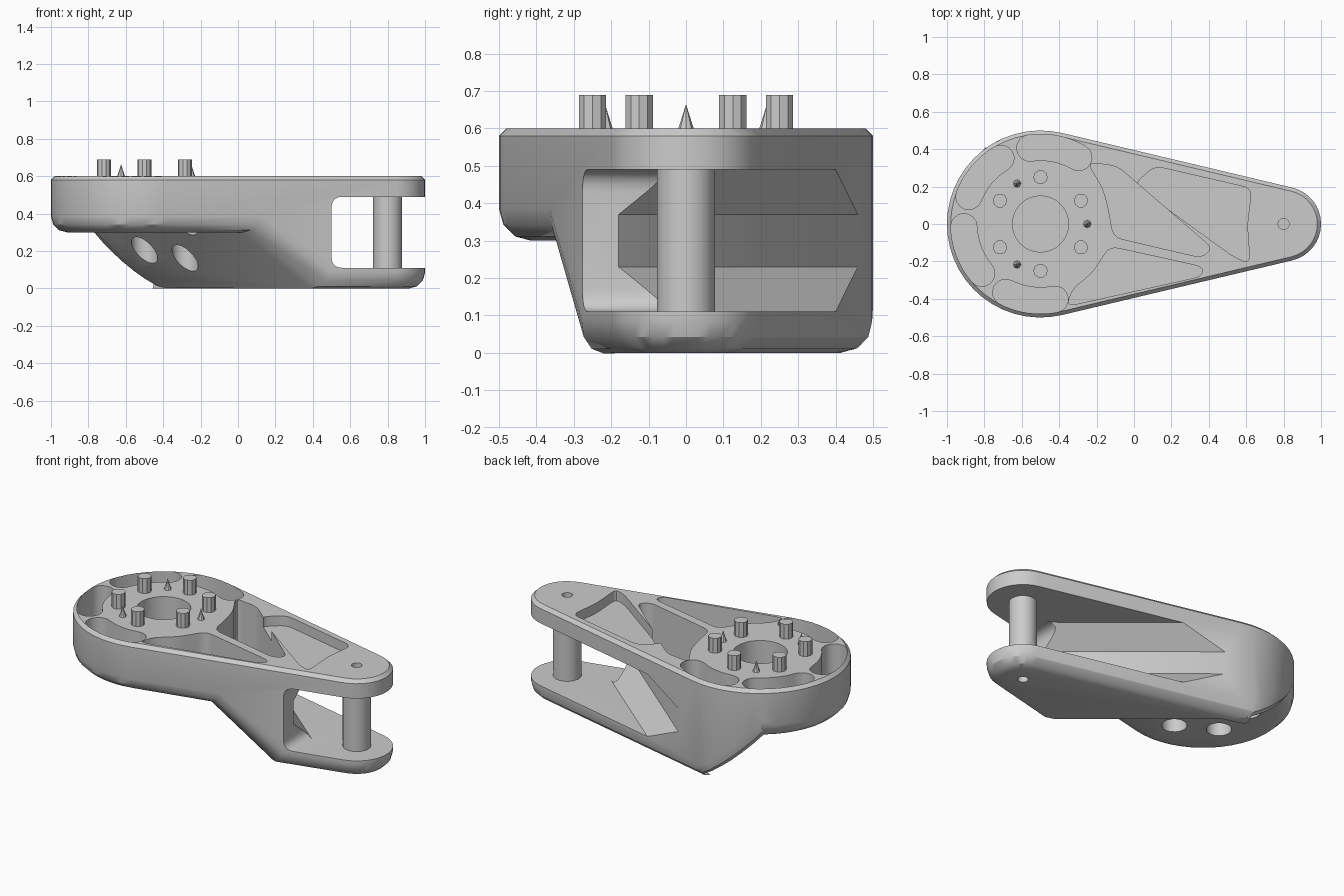
import bpy, bmesh
from math import cos, sin, pi, radians, asin
from mathutils import Vector

if "Cube" in bpy.data.objects:
    bpy.data.objects.remove(bpy.data.objects["Cube"])

BIG = Vector((-0.5, 0))   # centre of the wide end
TIP = Vector((0.8, 0))    # centre of the narrow end
N = Vector((0.64, 0.77)).normalized()   # direction of the diagonal cuts
T = Vector((-N.y, N.x))


def polar(c, r, deg):
    return Vector((c.x + r * cos(radians(deg)), c.y + r * sin(radians(deg))))


def arc(c, r, a0, a1, n):
    return [polar(c, r, a0 + (a1 - a0) * i / n) for i in range(n + 1)]


def extrude(name, ring, vec):
    """Closed prism from a ring of 3D points swept along vec."""
    bm = bmesh.new()
    f = bm.faces.new([bm.verts.new(p) for p in ring])
    res = bmesh.ops.extrude_face_region(bm, geom=[f])
    bmesh.ops.translate(bm, vec=vec,
                        verts=[v for v in res["geom"] if isinstance(v, bmesh.types.BMVert)])
    bmesh.ops.recalc_face_normals(bm, faces=bm.faces)
    me = bpy.data.meshes.new(name)
    bm.to_mesh(me)
    bm.free()
    ob = bpy.data.objects.new(name, me)
    bpy.context.collection.objects.link(ob)
    return ob


def slab(name, pts, z0, z1):
    return extrude(name, [Vector((p[0], p[1], z0)) for p in pts], Vector((0, 0, z1 - z0)))


def diagonal(name, profile):
    """Prism with a (distance along N, z) profile, swept along T."""
    ring = [Vector((*(N * u - T * 3), z)) for u, z in profile]
    return extrude(name, ring, Vector((*(T * 6), 0)))


def rounded(pts, r, n=5):
    pts = [Vector(p) for p in pts]
    out = []
    for i, p in enumerate(pts):
        a, b = pts[i - 1] - p, pts[(i + 1) % len(pts)] - p
        s = p + a.normalized() * min(r, a.length * 0.45)
        e = p + b.normalized() * min(r, b.length * 0.45)
        for k in range(n + 1):
            t = k / n
            out.append(s * (1 - t) ** 2 + p * 2 * t * (1 - t) + e * t * t)
    return out


def cut(ob, cutter):
    cutter.hide_render = True
    m = ob.modifiers.new("cut", 'BOOLEAN')
    m.operation, m.solver, m.object = 'DIFFERENCE', 'EXACT', cutter
    bpy.context.view_layer.objects.active = ob
    bpy.ops.object.modifier_apply(modifier=m.name)
    bpy.data.objects.remove(cutter)


def disc(c, r, n):
    return arc(c, r, 0, 360 - 360 / n, n - 1)


# link body: tapered outline, raised wide end with a diagonal ramp below
a = 90 - asin(0.3 / 1.3) * 180 / pi
body = slab("link_body", arc(BIG, 0.5, a, 360 - a, 28) + arc(TIP, 0.2, -a, a, 16), 0, 0.6)
cut(body, diagonal("under_cut", [(-3, 0.3), (-0.223, 0.3), (0.077, 0), (0.277, -0.2), (-3, -0.2)]))

# rounded lower rim and small chamfer on the top rim
bm = bmesh.new()
bm.from_mesh(body.data)
bmesh.ops.remove_doubles(bm, verts=bm.verts, dist=0.002)
bm.normal_update()


def rim(sign):
    res = []
    for e in bm.edges:
        if len(e.link_faces) == 2:
            z = sorted(f.normal.z * sign for f in e.link_faces)
            if abs(z[0]) < 0.1 and z[1] > 0.3:
                res.append(e)
    return res


bmesh.ops.bevel(bm, geom=rim(1), offset=0.02, segments=1, affect='EDGES', profile=0.5)
bm.normal_update()
low = [e for e in rim(-1) if max(v.co.z for v in e.verts) < 0.4]
bmesh.ops.bevel(bm, geom=low, offset=0.085, segments=3, affect='EDGES', profile=0.5)
bm.to_mesh(body.data)
bm.free()

# fork opening and chamfered diagonal pocket behind it
window = rounded([(0.5, 0.11), (2, 0.11), (2, 0.49), (0.5, 0.49)], 0.06)
cut(body, extrude("fork_window", [Vector((p.x, -1, p.y)) for p in window], Vector((0, 2, 0))))
cut(body, diagonal("fork_pocket", [(0.295, 0.11), (0.181, 0.23), (0.181, 0.37),
                                   (0.295, 0.49), (3, 0.49), (3, 0.11)]))

# central bore and curved slots around the wide end
cut(body, slab("bore", disc(BIG, 0.15, 32), 0.35, 1))
for k in range(4):
    s, e = 60 + 61 * k, 98 + 61 * k
    pts = arc(BIG, 0.48, s, e, 8)
    pts += arc(polar(BIG, 0.41, e), 0.07, e, e + 180, 8)[1:-1]
    pts += arc(BIG, 0.34, e, s, 8)
    pts += arc(polar(BIG, 0.41, s), 0.07, s + 180, s + 360, 8)[1:-1]
    cut(body, slab("ring_slot", pts, 0.38, 1))

# lightening pockets in the top
for pts, floor in (
    ([(-0.25, 0.33), (-0.09, 0.31), (0.42, -0.13), (0.36, -0.18), (-0.11, -0.07), (-0.14, 0.1), (-0.17, 0.2)], 0.3),
    ([(-0.36, -0.44), (-0.33, -0.35), (-0.22, -0.26), (-0.13, -0.12), (0.37, -0.23), (0.36, -0.28)], 0.36),
    ([(0.11, 0.31), (0.63, 0.19), (0.605, 0), (0.62, -0.21), (0.54, -0.18), (0.0, 0.21)], 0.54),
):
    cut(body, slab("top_pocket", rounded(pts, 0.05), floor, 1))

# bolt access holes from below, small holes at the tip
for k in range(6):
    cut(body, slab("bolt_access", disc(polar(BIG, 0.25, 30 + 60 * k), 0.07, 24), -1, 0.5))
cut(body, slab("tip_hole_top", disc(TIP, 0.03, 16), 0.55, 1))
cut(body, slab("tip_hole_bottom", disc(TIP, 0.03, 16), -1, 0.05))

# bolts, locating spikes and fork pin
parts = [body]
for k in range(6):
    parts.append(slab("bolt", disc(polar(BIG, 0.25, 30 + 60 * k), 0.038, 10), 0.49, 0.69))
for k in range(3):
    c = polar(BIG, 0.25, 120 * k)
    bpy.ops.mesh.primitive_cone_add(vertices=8, radius1=0.022, depth=0.07, location=(c.x, c.y, 0.63))
    bpy.context.object.name = "locating_spike"
parts.append(slab("fork_pin", disc(TIP, 0.078, 24), 0.1, 0.5))

bpy.ops.object.select_all(action='DESELECT')
for ob in parts:
    ob.select_set(True)
bpy.context.view_layer.objects.active = body
bpy.ops.object.shade_smooth_by_angle(angle=radians(30))
